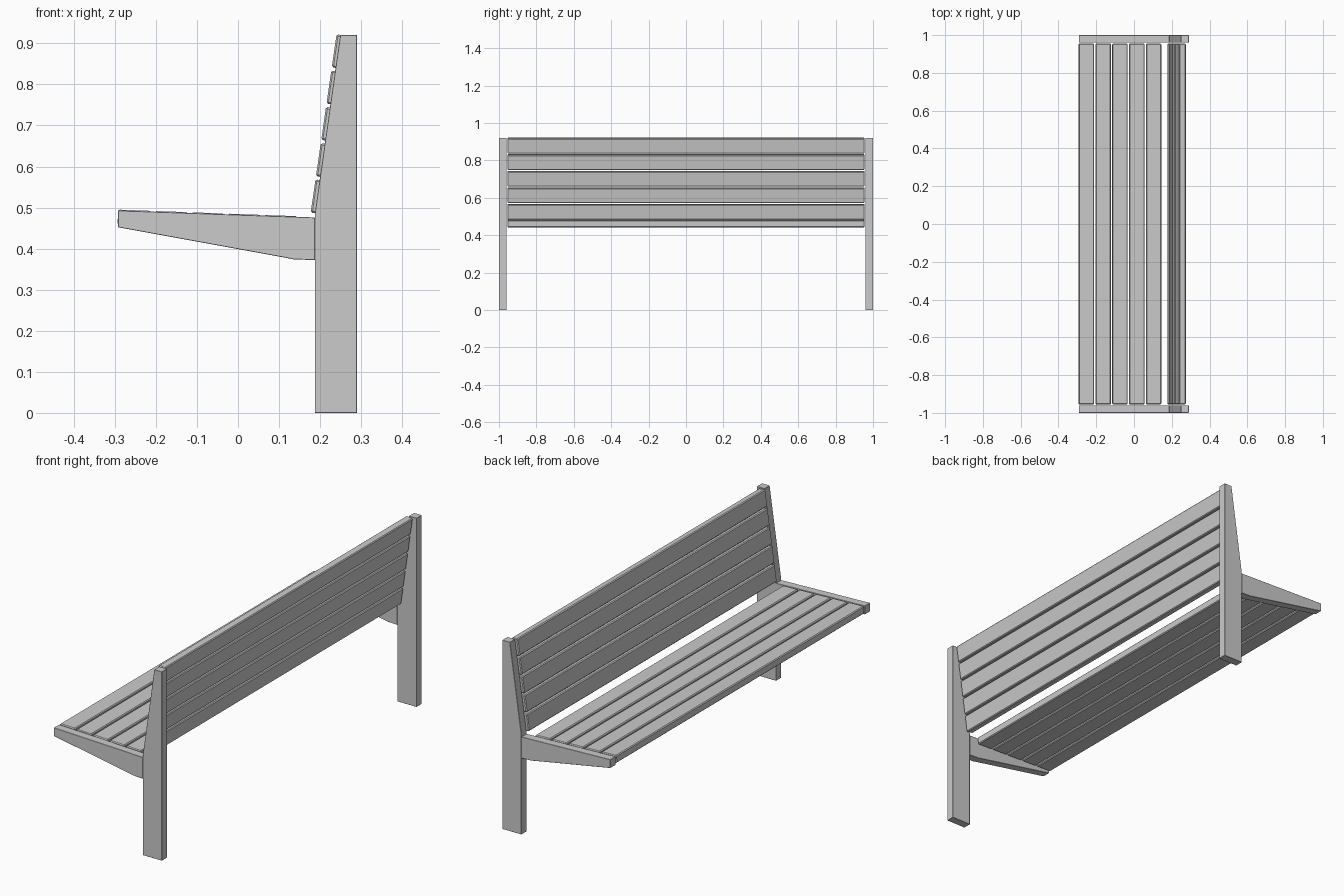
import bpy, bmesh, math
from mathutils import Matrix, Vector

cube = bpy.data.objects.get("Cube")
if cube:
    bpy.data.objects.remove(cube, do_unlink=True)

grey = bpy.data.materials.new("light_grey")
grey.use_nodes = True
colour = (0.6, 0.6, 0.6, 1)
grey.diffuse_color = colour
grey.node_tree.nodes["Principled BSDF"].inputs["Base Color"].default_value = colour


def prism(name, profile, y0, y1, bevel):
    """Extrude an x-z profile along y and soften its edges."""
    bm = bmesh.new()
    face = bm.faces.new([bm.verts.new((x, y0, z)) for x, z in profile])
    new = bmesh.ops.extrude_face_region(bm, geom=[face])["geom"]
    verts = [v for v in new if isinstance(v, bmesh.types.BMVert)]
    bmesh.ops.translate(bm, vec=(0, y1 - y0, 0), verts=verts)
    bmesh.ops.recalc_face_normals(bm, faces=bm.faces)
    mesh = bpy.data.meshes.new(name)
    bm.to_mesh(mesh)
    bm.free()
    mesh.materials.append(grey)
    obj = bpy.data.objects.new(name, mesh)
    bpy.context.collection.objects.link(obj)
    mod = obj.modifiers.new("soft_edges", "BEVEL")
    mod.width, mod.segments = bevel, 1
    mod.limit_method = "ANGLE"
    mod.angle_limit = math.radians(40)


def slats(name, start, end, depth, count, gap):
    """Lay boards side by side from start to end, thickened along depth."""
    start, end = Vector(start), Vector(end)
    run = (end - start).normalized()
    pitch = ((end - start).length + gap) / count
    back = Vector((-run.y, run.x)) * depth
    for i in range(count):
        a = start + run * pitch * i
        b = a + run * (pitch - gap)
        prism(f"{name}_{i + 1}", [a, b, b + back, a + back], -0.955, 0.955, 0.004)


# End frames: tapered post and cantilevered seat arm
post = [(0.187, 0), (0.29, 0), (0.29, 0.92), (0.249, 0.92), (0.187, 0.485)]
arm = [(-0.292, 0.493), (-0.292, 0.452), (0.115, 0.378), (0.135, 0.374),
       (0.187, 0.372), (0.187, 0.476)]
for side, y0, y1 in (("right", -1, -0.96), ("left", 0.96, 1)):
    prism(f"{side}_post", post, y0, y1, 0.001)
    prism(f"{side}_seat_arm", arm, y0, y1, 0.001)

# Boards of the seat and the leaning backrest
slats("seat_slat", (-0.292, 0.495), (0.145, 0.479), -0.037, 5, 0.008)
slats("back_slat", (0.177, 0.488), (0.24, 0.922), -0.035, 5, 0.008)
